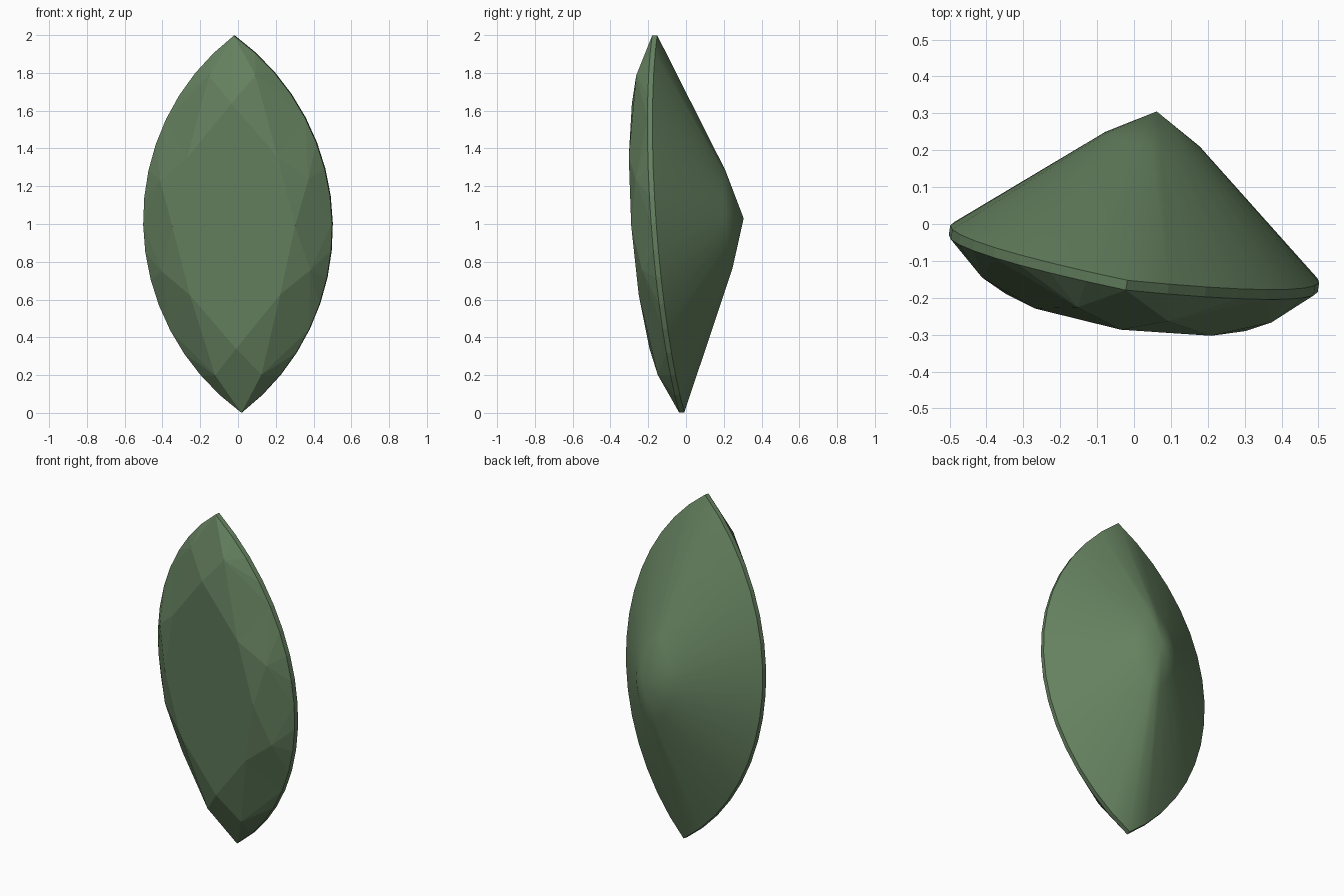
import bpy, bmesh, math
from mathutils import Matrix, Vector

if "Cube" in bpy.data.objects:
    bpy.data.objects.remove(bpy.data.objects["Cube"])

# Local gem frame: u = width, v = length, w = depth towards the point at the back
W, L, Q = 0.506, 1.001, 8           # half width, half length, segments per quarter
R = (L * L + W * W) / (2 * W)       # radius of each side arc
HALF = math.asin(L / R)
TOTAL = 4 * Q


def lens(i):
    """Point on the pointed-oval outline; i = 0 is the right middle, Q the top tip."""
    i %= TOTAL
    quarter, k = divmod(i, Q)
    if quarter % 2:
        k = Q - k
    a = HALF * k / Q
    sx = 1 if quarter in (0, 3) else -1
    sy = 1 if quarter < 2 else -1
    return sx * (R * math.cos(a) - (R - W)), sy * R * math.sin(a)


bm = bmesh.new()


def vert(u, v, w):
    return bm.verts.new((u, v, w))


def ring(scale, w, step=1):
    return {i: vert(*(scale * c for c in lens(i)), w) for i in range(0, TOTAL, step)}


def star_point(i):
    """Outer corner of a star facet: near the sides or near the tips."""
    x, y = lens(i)
    near_side = abs(y) < 0.5
    u, v, w = (0.397, 0.242, -0.096) if near_side else (0.124, 0.795, -0.095)
    return vert(math.copysign(u, x), math.copysign(v, y), w)


front = ring(1, -0.0135)
back = ring(1, 0.0135)
table = ring(0.65, -0.148, 4)
stars = {i: star_point(i) for i in range(2, TOTAL, 4)}
inner = ring(0.26, 0.326)
culet = vert(0, 0, 0.405)

# Crown: flat table, star facets, kites and girdle facets
bm.faces.new(list(table.values()))
for i in range(0, TOTAL, 4):
    n = (i + 4) % TOTAL
    s, prev = stars[i + 2], stars[(i - 2) % TOTAL]
    bm.faces.new((table[i], s, table[n]))
    bm.faces.new((table[i], prev, front[i]))
    bm.faces.new((table[i], front[i], s))
    for k in range(4):
        bm.faces.new((s, front[i + k], front[(i + k + 1) % TOTAL]))

# Girdle band and smooth pavilion
for i in range(TOTAL):
    n = (i + 1) % TOTAL
    bm.faces.new((front[i], front[n], back[n], back[i]))
    for f in (bm.faces.new((back[i], back[n], inner[n], inner[i])),
              bm.faces.new((inner[i], inner[n], culet))):
        f.smooth = True
bmesh.ops.recalc_face_normals(bm, faces=bm.faces)
for e in bm.edges:
    e.smooth = all(f.smooth for f in e.link_faces)

# Tilt the gem into its standing pose
N = Vector((0.154, 1, 0.075)).normalized()
V = Vector((-0.02, -0.072, 1)).normalized()
U = N.cross(V).normalized()
V = U.cross(N)
pose = Matrix((U, V, N)).transposed().to_4x4()
pose.translation = (0, -0.094, 1)
bm.transform(pose)
bmesh.ops.recalc_face_normals(bm, faces=bm.faces)

mesh = bpy.data.meshes.new("marquise_gem")
bm.to_mesh(mesh)
bm.free()
gem = bpy.data.objects.new("marquise_gem", mesh)
bpy.context.collection.objects.link(gem)

green = bpy.data.materials.new("gem_green")
green.diffuse_color = (0.13, 0.22, 0.115, 1)
green.use_nodes = True
green.node_tree.nodes["Principled BSDF"].inputs["Base Color"].default_value = green.diffuse_color
mesh.materials.append(green)
